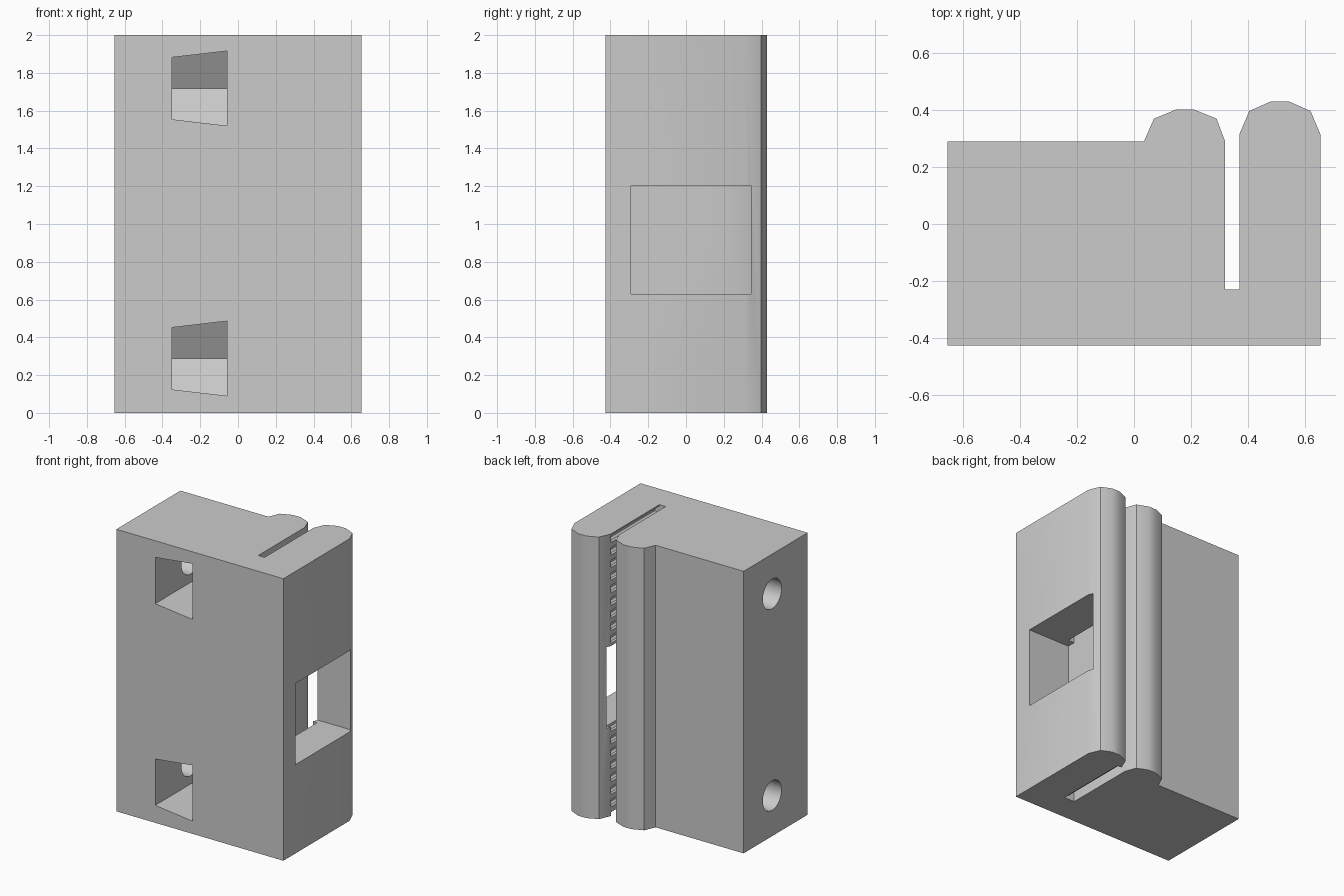
import bpy
import math

cube = bpy.data.objects.get("Cube")
if cube:
    bpy.data.objects.remove(cube, do_unlink=True)

grey = bpy.data.materials.new("plain grey")
grey.use_nodes = True
colour = (0.6, 0.6, 0.6, 1)
grey.diffuse_color = colour
grey.node_tree.nodes["Principled BSDF"].inputs["Base Color"].default_value = colour


def loft(name, start, end):
    """Solid between two matching rings of points."""
    n = len(start)
    faces = [tuple(reversed(range(n))), tuple(range(n, 2 * n))]
    faces += [(i, (i + 1) % n, n + (i + 1) % n, n + i) for i in range(n)]
    mesh = bpy.data.meshes.new(name)
    mesh.from_pydata(start + end, [], faces)
    mesh.materials.append(grey)
    obj = bpy.data.objects.new(name, mesh)
    bpy.context.scene.collection.objects.link(obj)
    return obj


def along_x(name, x0, ring0, x1, ring1=None):
    """Solid along x from rings of (y, z) points."""
    return loft(name, [(x0, y, z) for y, z in ring0],
                [(x1, y, z) for y, z in (ring1 or ring0)])


def cut(target, cutter):
    cutter.hide_render = True
    mod = target.modifiers.new(cutter.name, 'BOOLEAN')
    mod.operation = 'DIFFERENCE'
    mod.solver = 'EXACT'
    mod.object = cutter
    bpy.context.view_layer.objects.active = target
    bpy.ops.object.modifier_apply(modifier=mod.name)
    bpy.data.objects.remove(cutter, do_unlink=True)


# Body: block and clamp plate with rounded backs, split by the belt slot
outline = [(-.655, -.427), (.655, -.427), (.655, .315), (.62, .397),
           (.545, .43), (.48, .43), (.405, .397), (.37, .315),
           (.37, -.23), (.32, -.23), (.32, .29), (.29, .37), (.21, .402),
           (.148, .402), (.07, .37), (.035, .29), (-.655, .29)]
body = loft("belt_clamp_body", [(x, y, 0) for x, y in outline],
            [(x, y, 2) for x, y in outline])

# Square window through the clamp plate
cut(body, along_x("window_cutter", .32,
                  [(-.29, .63), (.345, .63), (.345, 1.205), (-.29, 1.205)], .8))

# Belt tooth grooves on the plate's inner face
for i in range(23):
    z = i * .0893
    ring = [(.35, z - .026), (.39, z - .026), (.403, z - .013),
            (.403, z + .013), (.39, z + .026), (.35, z + .026)]
    cut(body, loft("groove_cutter", [(x, .312, h) for x, h in ring],
                   [(x, -.23, h) for x, h in ring]))


def nut_ring(half, z):
    """Half hexagon, open toward the front."""
    r = half / math.cos(math.radians(30))
    return [(-.6, z - half), (-.03 + r / 2, z - half), (-.03 + r, z),
            (-.03 + r / 2, z + half), (-.6, z + half)]


# Tapered nut pockets and the screw holes that reach them
for z in (.288, 1.718):
    cut(body, along_x("nut_pocket_cutter", -.35, nut_ring(.164, z),
                      -.057, nut_ring(.198, z)))
    circle = [(-.03 + .105 * math.cos(math.tau * k / 32),
               z + .105 * math.sin(math.tau * k / 32)) for k in range(32)]
    cut(body, along_x("screw_hole_cutter", -.8, circle, -.2))

# Smooth shading with sharp edges kept
bpy.ops.object.select_all(action='DESELECT')
body.select_set(True)
bpy.context.view_layer.objects.active = body
bpy.ops.object.shade_smooth_by_angle(angle=math.radians(30))
